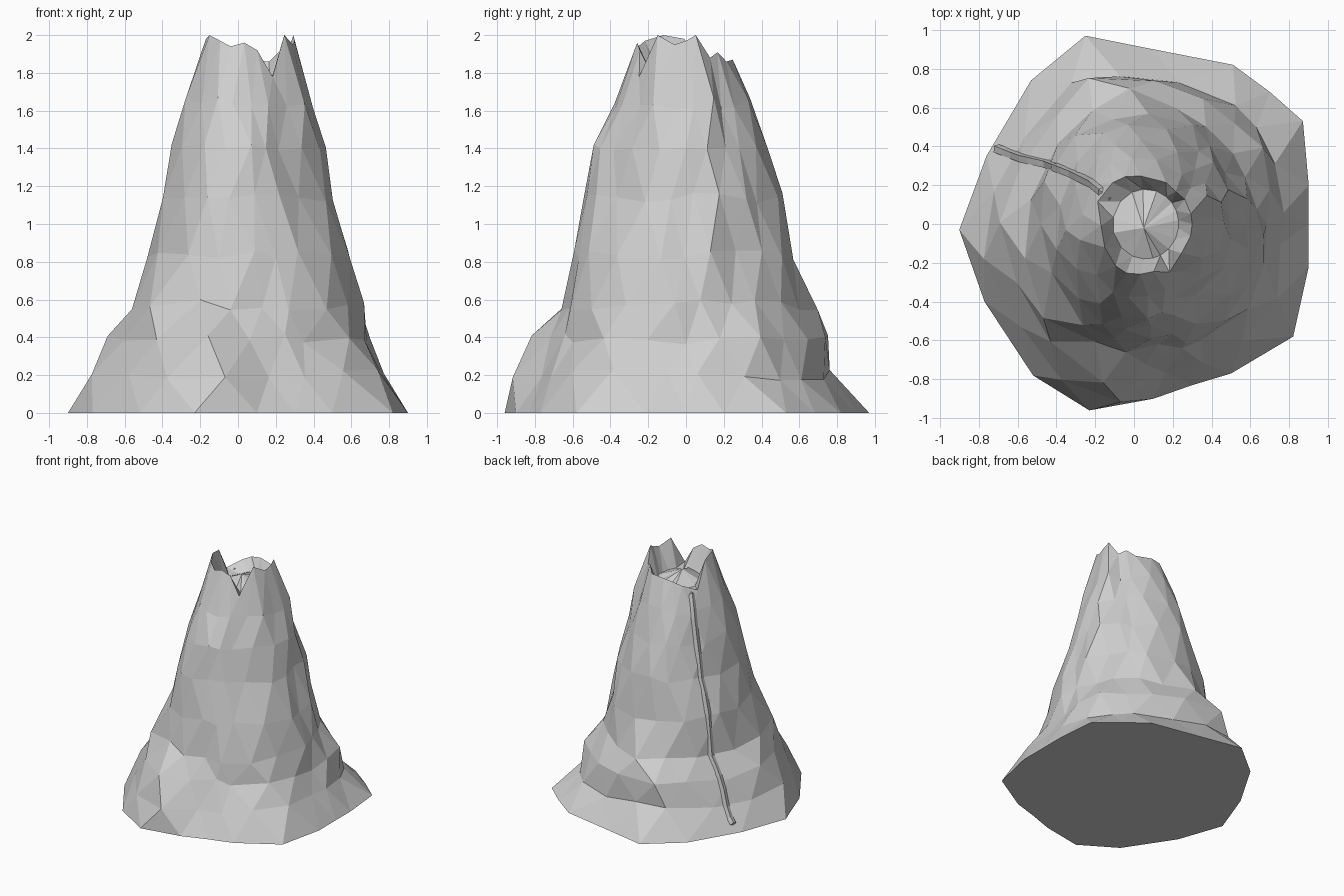
import bpy, bmesh, math, random
from mathutils import Vector
from mathutils.bvhtree import BVHTree

cube = bpy.data.objects.get("Cube")
if cube:
    bpy.data.objects.remove(cube)
random.seed(7)

# Single stone colour
stone = bpy.data.materials.new("grey_stone")
stone.use_nodes = True
grey = (0.62, 0.62, 0.62, 1)
stone.diffuse_color = grey
stone.node_tree.nodes["Principled BSDF"].inputs["Base Color"].default_value = grey

# Footprint outline, counter-clockwise
footprint = [(.9, 0), (.9, .2), (.87, .53), (.7, .68), (.51, .82), (.1, .9),
             (-.25, .97), (-.53, .74), (-.76, .35), (-.9, -.03), (-.77, -.4),
             (-.52, -.78), (-.23, -.96), (.1, -.9), (.3, -.83), (.5, -.77),
             (.82, -.58), (.9, -.22)]
count = len(footprint)
# Slope levels: height, reach to -x, +x, -y, +y
levels = [(.2, .81, .79, .84, .81), (.39, .72, .71, .74, .72),
          (.57, .58, .65, .68, .66), (.84, .49, .59, .6, .58),
          (1.14, .4, .51, .55, .5), (1.4, .35, .46, .5, .43),
          (1.64, .28, .4, .39, .35)]
# Spurs and gullies: direction in degrees, height range, push
folds = [(257, .15, .45, .12), (98, .3, .6, .07), (217, .5, .65, .13),
         (315, 1.1, 1.7, -.08), (38, .5, .9, -.07), (40, 1.3, 1.7, -.06)]
rim_heights = [1.97, 2, 1.88, 1.91, 1.86, 1.87, 1.86, 1.83, 1.78, 1.98, 2,
               1.97, 1.94, 1.96, 1.92, 1.78, 2, 1.95]


def column(i, shift):
    """Direction and bulge of a column, optionally half a step round."""
    p = Vector(footprint[i])
    if shift:
        p = (p + Vector(footprint[(i + 1) % count])) / 2
    return math.atan2(p.y, p.x), math.hypot(p.x / .9, p.y / .97)


def place(angle, west, east, south, north, scale=1):
    c, s = math.cos(angle), math.sin(angle)
    return c * (east if c > 0 else west) * scale, s * (north if s > 0 else south) * scale


def fold_push(angle, z):
    push = 0
    for direction, low, high, amount in folds:
        gap = (math.degrees(angle) - direction + 180) % 360 - 180
        if abs(gap) < 16 and low <= z <= high:
            push += amount
    return push


bm = bmesh.new()
rings = [[bm.verts.new((x, y, 0)) for x, y in footprint]]

# Craggy slopes
for k, (z, *reach) in enumerate(levels):
    ring = []
    for i in range(count):
        angle, bulge = column(i, k % 2 == 0)
        scale = 1 + (bulge - 1) * max(0, 1 - z / .9) + fold_push(angle, z)
        scale *= random.uniform(.95, 1.03)
        x, y = place(angle + random.uniform(-.05, .05), *reach, scale)
        ring.append(bm.verts.new((x, y, z + random.uniform(-.03, .03))))
    rings.append(ring)

# Jagged rim and crater floor
rim, floor = [], []
for i, height in enumerate(rim_heights):
    angle = column(i, False)[0]
    x, y = place(angle, .17, .3, .26, .24)
    x += max(0, 1.9 - height) * math.cos(angle) * .3
    y += max(0, 1.9 - height) * math.sin(angle) * .3
    rim.append(bm.verts.new((x, y, height)))
    angle = column(i, True)[0]
    floor.append(bm.verts.new((.06 + .17 * math.cos(angle), .18 * math.sin(angle),
                               1.76 + random.uniform(-.02, .02))))
rings += [rim, floor]

# Join the rings with triangles
for k in range(len(rings) - 1):
    low, high = rings[k], rings[k + 1]
    for i in range(count):
        j = (i + 1) % count
        if k % 2 == 0:      # upper ring sits half a step ahead
            bm.faces.new((low[i], low[j], high[i]))
            bm.faces.new((low[j], high[j], high[i]))
        else:
            bm.faces.new((low[i], high[j], high[i]))
            bm.faces.new((low[i], low[j], high[j]))

# Crater mound and flat underside
peak = bm.verts.new((.05, -.02, 1.84))
for i in range(count):
    bm.faces.new((floor[i], floor[(i + 1) % count], peak))
bm.faces.new(list(reversed(rings[0])))
bmesh.ops.recalc_face_normals(bm, faces=bm.faces)
tree = BVHTree.FromBMesh(bm)

mesh = bpy.data.meshes.new("mountain")
bm.to_mesh(mesh)
bm.free()
mesh.materials.append(stone)
bpy.context.collection.objects.link(bpy.data.objects.new("mountain", mesh))

# Narrow flow running from the crater gap down the slope
plan = [Vector(p) for p in [(-.17, .17), (-.22, .21), (-.32, .26), (-.45, .31),
                            (-.58, .34), (-.71, .39)]]
path = [Vector((-.12, .13, 1.76))]
for a, b in zip(plan, plan[1:]):
    for step in range(3):
        p = a.lerp(b, step / 3)
        hit = tree.ray_cast(Vector((p.x, p.y, 3)), Vector((0, 0, -1)))[0]
        if hit:
            path.append(hit)
path.append(Vector((-.71, .39, .07)))
curve = bpy.data.curves.new("flow", "CURVE")
curve.dimensions = "3D"
curve.bevel_depth = .025
curve.bevel_resolution = 0
curve.use_fill_caps = True
spline = curve.splines.new("POLY")
spline.points.add(len(path) - 1)
for point, co in zip(spline.points, path):
    point.co = (*co, 1)
curve.materials.append(stone)
flow = bpy.data.objects.new("flow_channel", curve)
bpy.context.collection.objects.link(flow)
bpy.context.view_layer.objects.active = flow
flow.select_set(True)
bpy.ops.object.convert(target="MESH")
bpy.ops.object.shade_flat()
